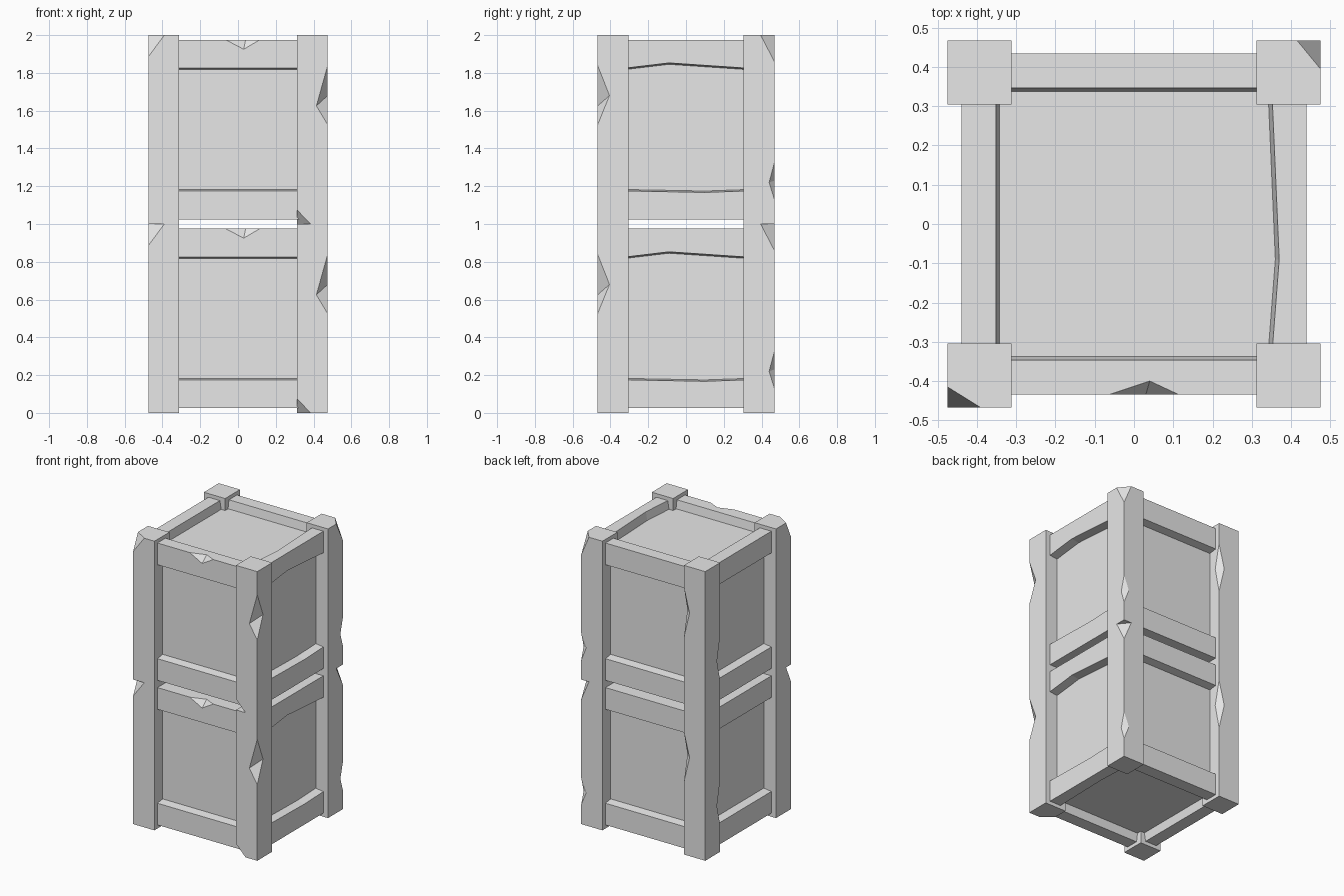
import bpy, bmesh
from mathutils import Vector

cube = bpy.data.objects.get("Cube")
if cube:
    bpy.data.objects.remove(cube)

grey = bpy.data.materials.new("light_grey")
grey.use_nodes = True
grey.diffuse_color = (0.8, 0.8, 0.8, 1)
grey.node_tree.nodes["Principled BSDF"].inputs["Base Color"].default_value = (0.8, 0.8, 0.8, 1)

OX, OY = 0.475, 0.468    # outer faces of the posts
IX, IY = 0.312, 0.305    # inner faces of the posts
parts = []


def finish(name, bm):
    bmesh.ops.recalc_face_normals(bm, faces=bm.faces)
    mesh = bpy.data.meshes.new(name)
    bm.to_mesh(mesh)
    bm.free()
    mesh.materials.append(grey)
    ob = bpy.data.objects.new(name, mesh)
    bpy.context.collection.objects.link(ob)
    return ob


def box(name, lo, hi):
    bm = bmesh.new()
    bmesh.ops.create_cube(bm, size=1)
    for v in bm.verts:
        v.co = [(a + b) / 2 + c * (b - a) for a, b, c in zip(lo, hi, v.co)]
    ob = finish(name, bm)
    parts.append(ob)
    return ob


def chip(ob, pivots, others):
    """Cut away a tetrahedron, grown about its pivot points so the cut stays clean."""
    pivots, others = [Vector(p) for p in pivots], [Vector(p) for p in others]
    mid = sum(pivots, Vector()) / len(pivots)
    bm = bmesh.new()
    for p in pivots + others:
        bm.verts.new(mid + (p - mid) * 1.5)
    bmesh.ops.convex_hull(bm, input=bm.verts)
    cutter = finish("chip_cutter", bm)
    cutter.hide_render = True
    mod = ob.modifiers.new("chip", 'BOOLEAN')
    mod.operation, mod.solver, mod.object = 'DIFFERENCE', 'EXACT', cutter
    bpy.context.view_layer.objects.active = ob
    with bpy.context.temp_override(object=ob, active_object=ob):
        bpy.ops.object.modifier_apply(modifier=mod.name)
    bpy.data.objects.remove(cutter)


def beam(name, axis, side, level, outer, half, bend=(0, 0, 0)):
    """Rail along one edge; bend = (position, inner shift, height shift) of its middle."""
    pos, din, dz = bend
    bm = bmesh.new()
    rings = []
    for t, i, z in ((-half, 0, 0), (pos, din, dz), (half, 0, 0)):
        profile = ((outer, 0.975), (outer - 0.088 + i, 0.975), (outer - 0.1 + i, 0.905),
                   (outer - 0.075, 0.815 + z), (outer, 0.825 + z))
        ring = []
        for d, h in profile:
            h = h if level == "top" else 1 - h
            ring.append(bm.verts.new((t, side * d, h) if axis == "x" else (side * d, t, h)))
        rings.append(ring)
    n = len(rings[0])
    for a, b in zip(rings, rings[1:]):
        for k in range(n):
            bm.faces.new((a[k], a[(k + 1) % n], b[(k + 1) % n], b[k]))
    bm.faces.new(rings[0])
    bm.faces.new(rings[-1])
    ob = finish(name, bm)
    parts.append(ob)
    return ob


# Recessed inner body
box("crate_body", (-0.382, -0.377, 0.083), (0.382, 0.377, 0.917))

# Corner posts
posts = {}
for sx, side in ((-1, "right"), (1, "left")):
    for sy, end in ((-1, "front"), (1, "back")):
        xs, ys = sorted((sx * IX, sx * OX)), sorted((sy * IY, sy * OY))
        posts[end, side] = box(f"{end}_{side}_post", (xs[0], ys[0], 0), (xs[1], ys[1], 1))

# Broken corners on the posts
chip(posts["front", "right"],
     [(-OX, -OY, 0.885), (-0.39, -OY, 1), (-OX, -0.415, 1)], [(-OX, -OY, 1)])
chip(posts["back", "left"],
     [(0.415, OY, 1), (OX, 0.395, 1), (OX, OY, 0.86)], [(OX, OY, 1)])
chip(posts["front", "left"],
     [(IX, -OY, 0.075), (0.385, -OY, 0), (IX, -0.405, 0)], [(IX, -OY, 0)])

# Notches along the post edges
chip(posts["front", "left"],
     [(0.415, -OY, 0.625), (OX, -0.405, 0.68)], [(OX, -OY, 0.84), (OX, -OY, 0.525)])
chip(posts["back", "left"],
     [(0.435, OY, 0.23), (OX, 0.44, 0.22)], [(OX, OY, 0.325), (OX, OY, 0.13)])
chip(posts["back", "right"],
     [(-0.355, OY, 0.68), (-IX, 0.43, 0.68)], [(-IX, OY, 0.85), (-IX, OY, 0.5)])
chip(posts["back", "right"],
     [(-0.44, IY, 0.35), (-OX, 0.34, 0.33)], [(-OX, IY, 0.5), (-OX, IY, 0.18)])

# Rails between the posts, warped on the left side
for level in ("top", "bottom"):
    front = beam(f"front_{level}_rail", "x", -1, level, 0.435, 0.33)
    beam(f"back_{level}_rail", "x", 1, level, 0.435, 0.33)
    beam(f"right_{level}_rail", "y", -1, level, 0.44, 0.325)
    warp = (-0.09, 0.018, 0.028) if level == "top" else (0.1, 0.01, 0.008)
    beam(f"left_{level}_rail", "y", 1, level, 0.44, 0.325, warp)
    if level == "top":
        chip(front, [(0.03, -0.435, 0.925), (0.04, -0.4, 0.975)],
             [(-0.065, -0.435, 0.975), (0.115, -0.435, 0.975)])

# Second crate stacked on the first
for ob in parts:
    upper = ob.copy()
    upper.name = "upper_" + ob.name
    upper.location.z = 1
    bpy.context.collection.objects.link(upper)
    ob.name = "lower_" + ob.name
